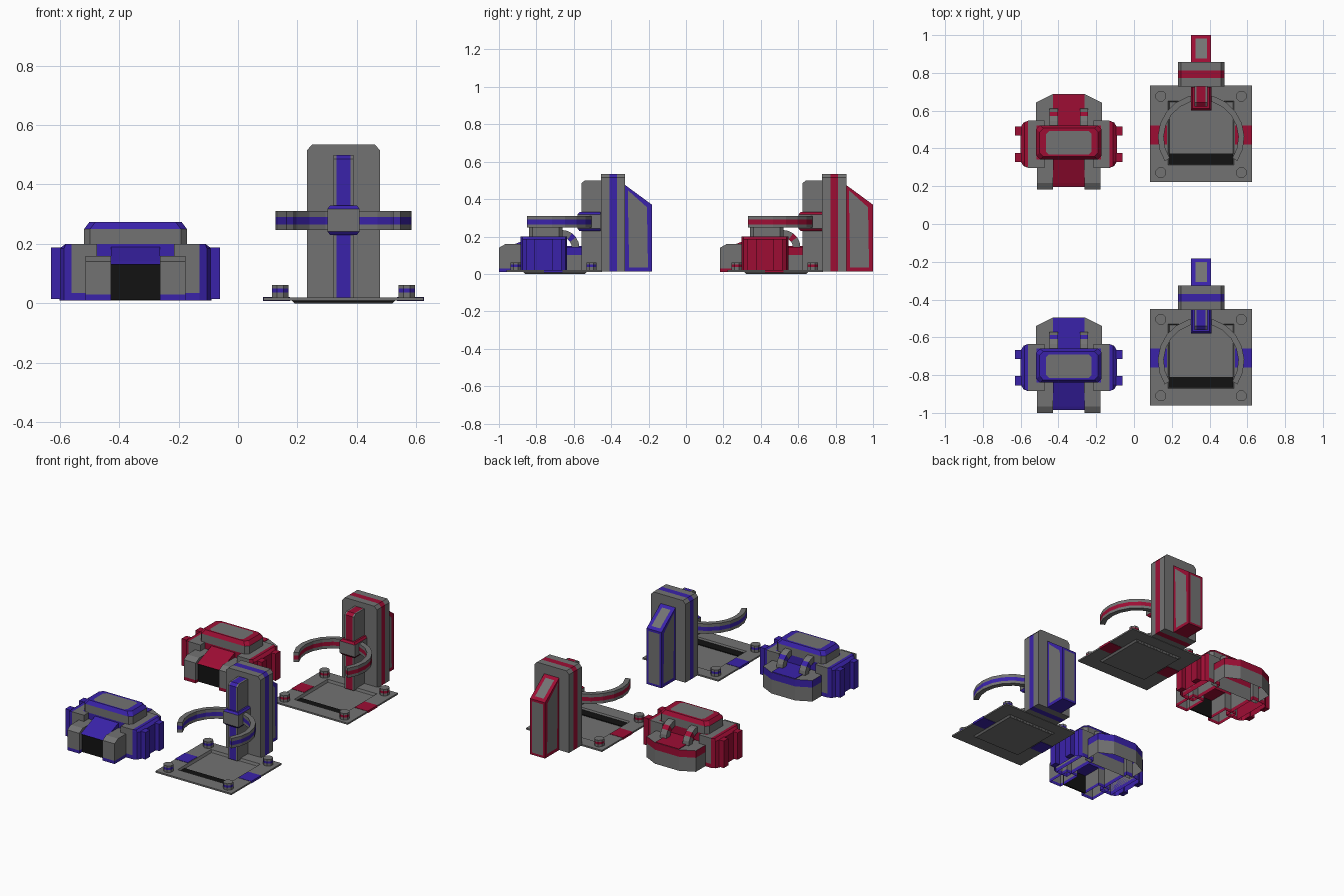
import bpy, bmesh, math

if "Cube" in bpy.data.objects:
    bpy.data.objects.remove(bpy.data.objects["Cube"])


def material(name, rgb):
    m = bpy.data.materials.new(name)
    m.diffuse_color = (*rgb, 1)
    m.use_nodes = True
    m.node_tree.nodes["Principled BSDF"].inputs["Base Color"].default_value = m.diffuse_color
    return m


GREY = material("metal grey", (0.17, 0.17, 0.17))
BLACK = material("dark opening", (0.006, 0.006, 0.006))
BLUE = material("team blue", (0.042, 0.016, 0.40))
RED = material("team red", (0.34, 0.004, 0.034))
G, T, B = 0, 1, 2            # material slots: grey, team colour, black
BX, PX = -0.345, 0.355       # centre lines of the building and of the pad


def loft(name, rings, mats, cap0=G, cap1=G, inset=None):
    """Skin matching rings; one material per band; a cap of None stays open."""
    bm = bmesh.new()
    loops = [[bm.verts.new((x, y + DY, z)) for x, y, z in r] for r in rings]
    n = len(rings[0])
    for a, b, m in zip(loops, loops[1:], mats):
        for i in range(n):
            j = (i + 1) % n
            bm.faces.new((a[i], a[j], b[j], b[i])).material_index = m
    for loop, m in ((loops[0][::-1], cap0), (loops[-1], cap1)):
        if m is not None:
            bm.faces.new(loop).material_index = m
    bmesh.ops.recalc_face_normals(bm, faces=bm.faces)
    if inset:
        inset(bm)
    me = bpy.data.meshes.new(name)
    bm.to_mesh(me)
    bm.free()
    for m in (GREY, TEAM, BLACK):
        me.materials.append(m)
    ob = bpy.data.objects.new(f"{name}_{SIDE}", me)
    bpy.context.collection.objects.link(ob)
    return ob


def rect(x0, x1, y0, y1, z, c=0.0):
    """Horizontal rectangle ring, with cut corners when c > 0."""
    if not c:
        return [(x0, y0, z), (x1, y0, z), (x1, y1, z), (x0, y1, z)]
    return [(x0 + c, y0, z), (x1 - c, y0, z), (x1, y0 + c, z), (x1, y1 - c, z),
            (x1 - c, y1, z), (x0 + c, y1, z), (x0, y1 - c, z), (x0, y0 + c, z)]


def box(name, x0, x1, y0, y1, z0, z1, m):
    x0, x1 = sorted((x0, x1))
    return loft(name, [rect(x0, x1, y0, y1, z0), rect(x0, x1, y0, y1, z1)], [m], m, m)


def x_prism(name, pts, xs, mats, cap=G, inset=None):
    return loft(name, [[(x, y, z) for y, z in pts] for x in xs], mats, cap, cap, inset)


def build_building():
    # upper core and bevelled roof with grey panel
    loft("core", [rect(BX - .17, BX + .17, -.84, -.66, z) for z in (.13, .2)], [T], None, T)
    loft("roof", [rect(BX - .173, BX + .173, -.84, -.66, .2, .02),
                  rect(BX - .173, BX + .173, -.84, -.66, .25, .02),
                  rect(BX - .155, BX + .155, -.825, -.675, .274, .02),
                  rect(BX - .12, BX + .12, -.815, -.69, .274, .015)],
         [G, T, T], None, G)
    # rear bay with cut corners and a coloured stripe on top
    plan = [(-.175, -.66), (.175, -.66), (.175, -.54), (.085, -.495), (-.085, -.495), (-.175, -.54)]
    loft("rear_bay", [[(BX + x, y, z) for x, y in plan] for z in (.01, .10, .145)], [G, T], None, G)
    box("rear_stripe", BX - .083, BX + .083, -.66, -.497, .145, .149, T)
    # doorway
    box("door", BX - .083, BX + .083, -.975, -.965, .012, .13, B)
    x_prism("door_roof", [(-.985, .13), (-.965, .14), (-.84, .19), (-.84, .13)],
            [BX - .083, BX + .083], [T], T)
    for s in (-1, 1):
        def span(a, b):
            return sorted((BX + s * a, BX + s * b))
        # door jamb with sloped front edge
        a, b = span(.083, .168)
        loft("door_jamb", [rect(a, b, -1, -.84, .01), rect(a, b, -1, -.84, .03),
                           rect(a, b, -1, -.84, .14), rect(a, b, -.965, -.84, .16)],
             [T, G, G], None, G)
        # grey wing, coloured outer block and ribs
        a, b = span(.13, .215)
        loft("wing", [rect(a, b, -.885, -.635, z) for z in (.01, .035, .2)], [T, G], None, G)
        plan = [(.215, -.885), (.24, -.875), (.255, -.85), (.255, -.67), (.24, -.645), (.215, -.635)]
        low = [(BX + s * x, y) for x, y in plan]
        loft("wing_side", [[(x, y, .01) for x, y in low], [(x, y, .185) for x, y in low],
                           [(BX + s * min(x, .235), y, .2) for x, y in plan]], [T, T], None, T)
        for y in (-.83, -.69):
            box("wing_rib", BX + s * .25, BX + s * .285, y - .024, y + .024, .015, .188, T)
        # bent pipe from the roof to the rear bay
        rings = []
        for i in range(6):
            t = math.radians(90 - 18 * i)
            c, d = math.cos(t), math.sin(t)
            rings.append([(BX + s * .08 + w, -.665 + r * c, .14 + r * d)
                          for w, r in ((-.022, .055), (.022, .055), (.022, .095), (-.022, .095))])
        loft("pipe", rings, [G, G, T, G, G])


def build_pad():
    # plate with a sunken floor, one continuous skin
    def ring(h, y0, y1, z):
        return rect(PX - h, PX + h, y0, y1, z)
    loft("pad", [ring(.165, -.86, -.54, 0), ring(.175, -.87, -.53, .01),
                 ring(.27, -.96, -.45, .01), ring(.27, -.96, -.45, .02),
                 ring(.175, -.87, -.53, .02), ring(.168, -.865, -.535, .004)], [G] * 5)
    box("floor_slot", PX - .168, PX + .168, -.866, -.81, .004, .009, B)
    for s in (-1, 1):
        box("pad_mark", PX + s * .18, PX + s * .271, -.76, -.66, .008, .022, T)
        # corner posts with coloured band
        for y in (-.91, -.505):
            loft("corner_post", [[(PX + s * .213 + .03 * math.cos(math.pi * (k + .5) / 4),
                                   y + .03 * math.sin(math.pi * (k + .5) / 4), z) for k in range(8)]
                                 for z in (.02, .036, .05, .062)], [G, T, G])


def fin_panels(bm):
    """Inset grey panels into the sides, back and slope of the fin."""
    for f in list(bm.faces):
        n = f.normal
        depth = .03 if abs(n.x) > .9 else .02 if n.y > .9 else .032 if n.z > .5 else 0
        if depth:
            bmesh.ops.inset_individual(bm, faces=[f], thickness=depth)
            f.material_index = G


def build_tower():
    # tower with a coloured band wrapped around it
    prof = [(-.123, .012), (.123, .012), (.123, .515), (.105, .535), (-.105, .535), (-.123, .515)]
    loft("tower", [[(PX + x, y, z) for x, z in prof] for y in (-.455, -.41, -.37, -.325)], [G, T, G])
    # front mast with coloured centre strip
    x_prism("mast", [(-.56, .012), (-.56, .485), (-.54, .5), (-.455, .5), (-.455, .012)],
            [PX + d for d in (-.034, -.024, .024, .034)], [G, T, G])
    # collar holding the arms
    loft("collar", [rect(PX - h, PX + h, -.58 + e, -.456, z) for h, e, z in
                    ((.045, .01, .23), (.054, 0, .242), (.054, 0, .318), (.045, .01, .33))],
         [T, G, T], T, T)
    # curved embracing arms, striped in the middle
    steps = [math.radians(-33 + 246 * i / 14) for i in range(15)]
    plan = [(PX + .229 * math.cos(t), -.725 + .229 * math.sin(t)) for t in steps]
    plan += [(PX + .198 * math.cos(t), -.725 + .198 * math.sin(t)) for t in reversed(steps)]
    loft("arms", [[(x, y, z) for x, y in plan] for z in (.247, .265, .29, .31)], [G, T, G])
    # sloped rear fin
    x_prism("rear_fin", [(-.325, .012), (-.325, .475), (-.182, .37), (-.182, .012)],
            [PX - .053, PX + .053], [T], T, fin_panels)


# two identical sets in the two team colours
for SIDE, TEAM, DY in (("blue", BLUE, 0.0), ("red", RED, 1.182)):
    build_building()
    build_pad()
    build_tower()
